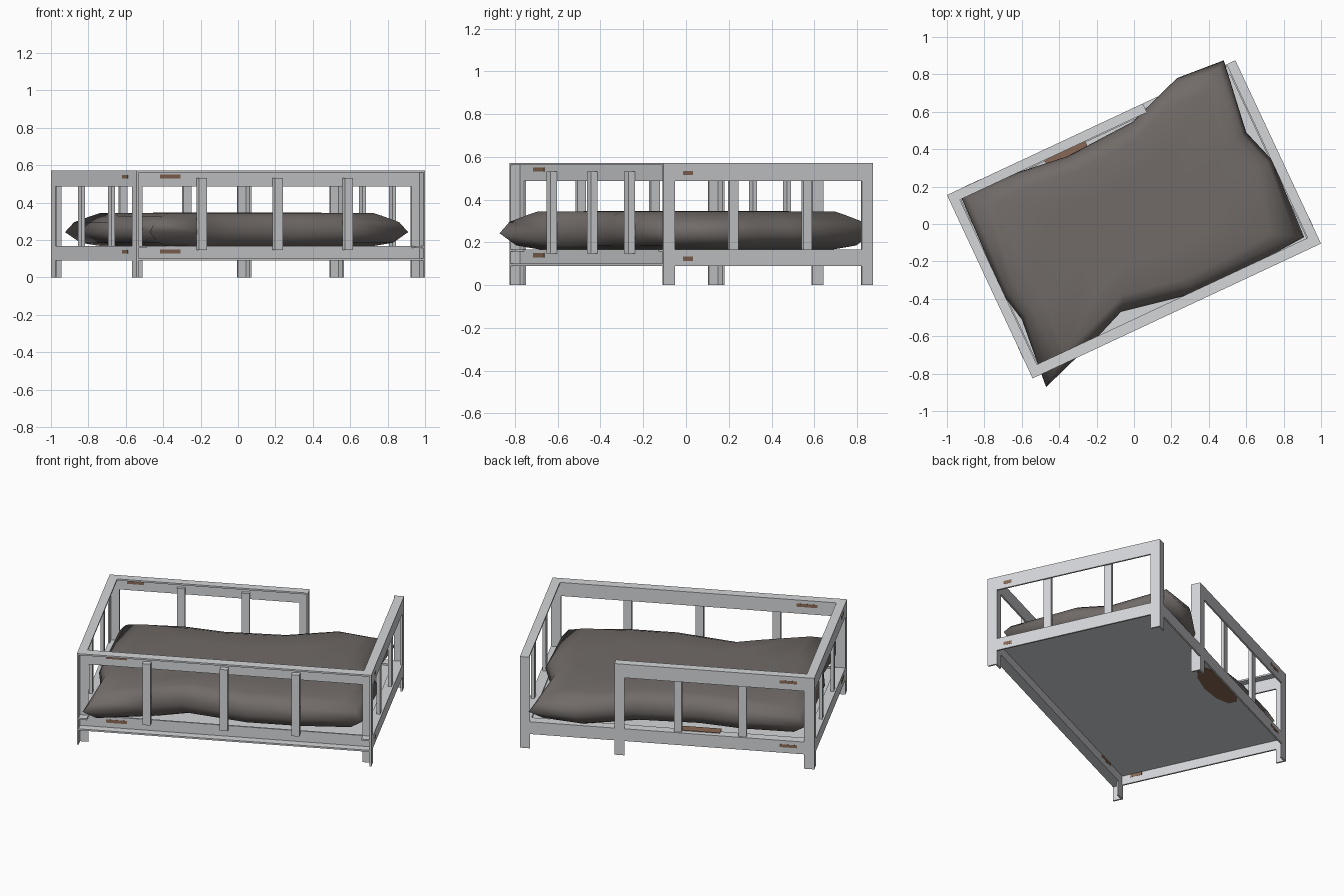
import bpy, bmesh, math
from mathutils import Matrix

if "Cube" in bpy.data.objects:
    bpy.data.objects.remove(bpy.data.objects["Cube"])

# Whole bed is turned 25 degrees; frame parts are built in local u/v axes
TURN = Matrix.Translation((0, 0.025, 0)) @ Matrix.Rotation(math.radians(25.05), 4, 'Z')
U, V, F, T = 0.851, 0.541, 0.058, 0.01   # half length, half width, flange, thickness
W = -V + F                               # inner plane of the front panel


def mat(name, rgb):
    m = bpy.data.materials.new(name)
    m.diffuse_color = (*rgb, 1)
    m.use_nodes = True
    m.node_tree.nodes["Principled BSDF"].inputs["Base Color"].default_value = m.diffuse_color
    return m


metal = mat("grey metal", (0.66, 0.67, 0.69))
cloth = mat("dark grey cloth", (0.165, 0.147, 0.138))
rust = mat("brown rust", (0.25, 0.14, 0.09))


def finish(name, bm, material):
    bmesh.ops.recalc_face_normals(bm, faces=bm.faces)
    me = bpy.data.meshes.new(name)
    bm.to_mesh(me)
    bm.free()
    me.materials.append(material)
    ob = bpy.data.objects.new(name, me)
    bpy.context.collection.objects.link(ob)
    return ob


def boxes(name, spans, material=metal):
    """One object made of boxes given as (u0,u1,v0,v1,z0,z1)."""
    bm = bmesh.new()
    for a, b, c, d, e, f in spans:
        m = Matrix.Translation(((a + b) / 2, (c + d) / 2, (e + f) / 2)) @ \
            Matrix.Diagonal((abs(b - a), abs(d - c), abs(f - e), 1))
        bmesh.ops.create_cube(bm, size=1, matrix=TURN @ m)
    return finish(name, bm, material)


# Corner posts of angle iron; the front ones open to the front
for su, un in ((-1, "left"), (1, "right")):
    u = su * U
    boxes(f"front_{un}_post", [(u, u - su * F, W - T, W, 0, 0.572),
                               (u, u - su * T, -V, W, 0, 0.572)])
    boxes(f"back_{un}_post", [(u, u - su * F, V, V - T, 0, 0.572),
                              (u, u - su * T, V, V - F, 0, 0.572)])
# Post beside the entry gap
P = 0.305
boxes("entry_post", [(P, P - F, V, V - T, 0, 0.572), (P, P - T, V, V - F, 0, 0.572)])

# Rails: angle iron with the flat flange on top
for z0, z1, zn, f in ((0.09, 0.167, "lower", F), (0.487, 0.572, "upper", 0.052)):
    for su, un in ((-1, "left"), (1, "right")):
        u = su * U
        boxes(f"{un}_{zn}_rail", [(u, u - su * T, -V, V, z0, z1),
                                  (u, u - su * f, -V, V, z1 - T, z1)])
    end = P if zn == "upper" else U
    boxes(f"back_{zn}_rail", [(-U, end, V, V - T, z0, z1), (-U, end, V, V - f, z1 - T, z1)])
    # The front rail is turned inside out
    zf = z1 - T if zn == "upper" else z0
    boxes(f"front_{zn}_rail", [(-U, U, W - T, W, z0, z1), (-U, U, -V, W, zf, zf + T)])

# Slats
S, D = 0.023, 0.02
for i, u in enumerate((-0.452, -0.005, 0.409)):
    boxes(f"front_slat_{i}", [(u - S, u + S, W - T - 0.034, W - T, 0.147, 0.532)])
for i, u in enumerate((-0.435, -0.06)):
    boxes(f"back_slat_{i}", [(u - S, u + S, V - T - D, V - T, 0.15, 0.53)])
for su, un, dv in ((-1, "left", 0.008), (1, "right", 0.018)):
    for i, v in enumerate((-0.19 + dv, 0.19 + dv)):
        boxes(f"{un}_slat_{i}", [(su * (U - T), su * (U - T - D), v - S, v + S, 0.15, 0.53)])

# Floor panel
boxes("floor_panel", [(-U + T, U - T, W, V - T, 0.147, 0.156)])

# Rust patches, showing on both faces of the flange
e = 0.001
for z, n in ((0.54, "upper"), (0.139, "lower")):
    boxes(f"front_{n}_rust", [(-0.69, -0.57, W - T - e, W + e, z - 0.01, z + 0.01)], rust)
    boxes(f"back_{n}_rust", [(-0.75, -0.65, V - T - e, V + e, z - 0.014, z + 0.004)], rust)
    boxes(f"left_{n}_rust", [(-U - e, -U + T + e, -0.43, -0.36, z - 0.012, z + 0.008)], rust)
    boxes(f"right_{n}_rust", [(U - T - e, U + e, -0.44, -0.39, z - 0.026, z - 0.006)], rust)

# Stain under the floor near the back edge
bm = bmesh.new()
bmesh.ops.create_cone(bm, cap_ends=True, segments=10, radius1=1, radius2=1, depth=1,
                      matrix=TURN @ Matrix.Translation((-0.13, 0.445, 0.146)) @
                      Matrix.Diagonal((0.22, 0.08, 0.006, 1)))
finish("floor_rust", bm, rust)
# Stain beside the mattress on the back rail flange
boxes("rail_rust", [(-0.30, -0.06, 0.45, 0.508, 0.166, 0.17)], rust)

# Sagging mattress: a wavy outline lofted into a pillow with pinched corners
outline = [(-0.925, 0.145), (-0.61, 0.28), (-0.36, 0.36), (-0.01, 0.545), (0.23, 0.78),
           (0.48, 0.875), (0.6, 0.49), (0.74, 0.34), (0.91, -0.07), (0.61, -0.235),
           (0.33, -0.37), (-0.07, -0.47), (-0.21, -0.62), (-0.47, -0.872),
           (-0.6, -0.51), (-0.7, -0.38)]
corners = (0, 5, 8, 13)
rings = [(0.5, 0.165), (0.86, 0.167), (0.94, 0.185), (1.0, 0.242), (0.965, 0.295),
         (0.9, 0.328), (0.8, 0.343), (0.45, 0.346)]
bm = bmesh.new()
loops = []
for s, z in rings:
    ring = []
    for i, (x, y) in enumerate(outline):
        k = 1 - (1 - s) * 1.5 if i in corners and s > 0.81 else s
        ring.append(bm.verts.new((x * k, y * k, z)))
    loops.append(ring)
n = len(outline)
for a, b in zip(loops, loops[1:]):
    for i in range(n):
        bm.faces.new((a[i], a[(i + 1) % n], b[(i + 1) % n], b[i]))
bm.faces.new(loops[0][::-1])
bm.faces.new(loops[-1])
mattress = finish("mattress", bm, cloth)
bpy.context.view_layer.objects.active = mattress
mattress.select_set(True)
bpy.ops.object.shade_smooth_by_angle(angle=math.radians(80))
